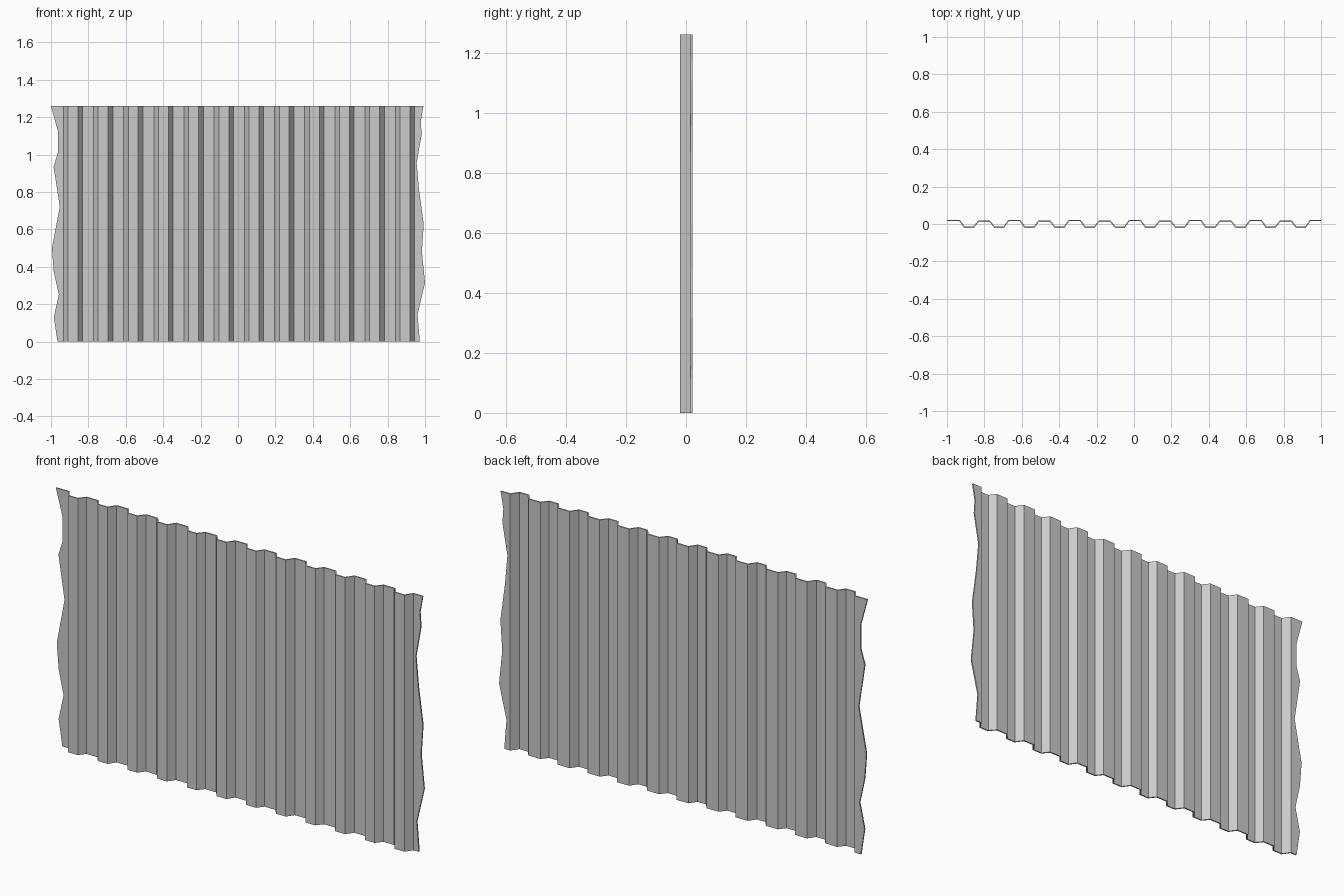
import bpy, bmesh

if "Cube" in bpy.data.objects:
    bpy.data.objects.remove(bpy.data.objects["Cube"])

H = 1.26          # sheet height
PITCH = 0.1613    # rib spacing
Y_FRONT = -0.0175
Y_BACK = (0.0185, 0.0145)   # back ribs alternate slightly in depth
T = 0.007

# Torn side outlines, bottom to top (x, z)
left = [(-0.965, 0), (-0.985, 0.13), (-0.958, 0.252), (-0.985, 0.375), (-0.995, 0.50),
        (-0.953, 0.722), (-0.986, 0.936), (-0.963, 1.01), (-0.963, 1.125), (-1.0, H)]
right = [(0.972, 0), (0.96, 0.145), (1.0, 0.316), (0.983, 0.48), (0.993, 0.627),
         (0.968, 0.81), (0.955, 0.955), (0.982, 1.107), (0.977, 1.177), (0.992, H)]

# Trapezoid profile of the corrugation
profile = []
for i in range(12):
    rise = -0.0385 + PITCH * (i - 5)      # centre of the slope back to the rear
    fall = rise - 0.0745
    profile += [(fall - 0.0125, Y_BACK[i % 2]), (fall + 0.0125, Y_FRONT),
                (rise - 0.0125, Y_FRONT), (rise + 0.0125, Y_BACK[(i + 1) % 2])]

bm = bmesh.new()
cols = [(bm.verts.new((x, y, 0)), bm.verts.new((x, y, H))) for x, y in profile]
for a, b in zip(cols, cols[1:]):
    bm.faces.new((a[0], b[0], b[1], a[1]))

# Ragged end strips
lv = [bm.verts.new((x, Y_BACK[0], z)) for x, z in left]
bm.faces.new([cols[0][0], cols[0][1]] + lv[::-1])
rv = [bm.verts.new((x, Y_BACK[0], z)) for x, z in right]
bm.faces.new([cols[-1][1], cols[-1][0]] + rv)

mesh = bpy.data.meshes.new("corrugated_sheet")
bm.to_mesh(mesh)
bm.free()
sheet = bpy.data.objects.new("corrugated_sheet", mesh)
bpy.context.collection.objects.link(sheet)

# Sheet thickness
solid = sheet.modifiers.new("thickness", 'SOLIDIFY')
solid.thickness = T
solid.offset = 0
solid.use_even_offset = False
